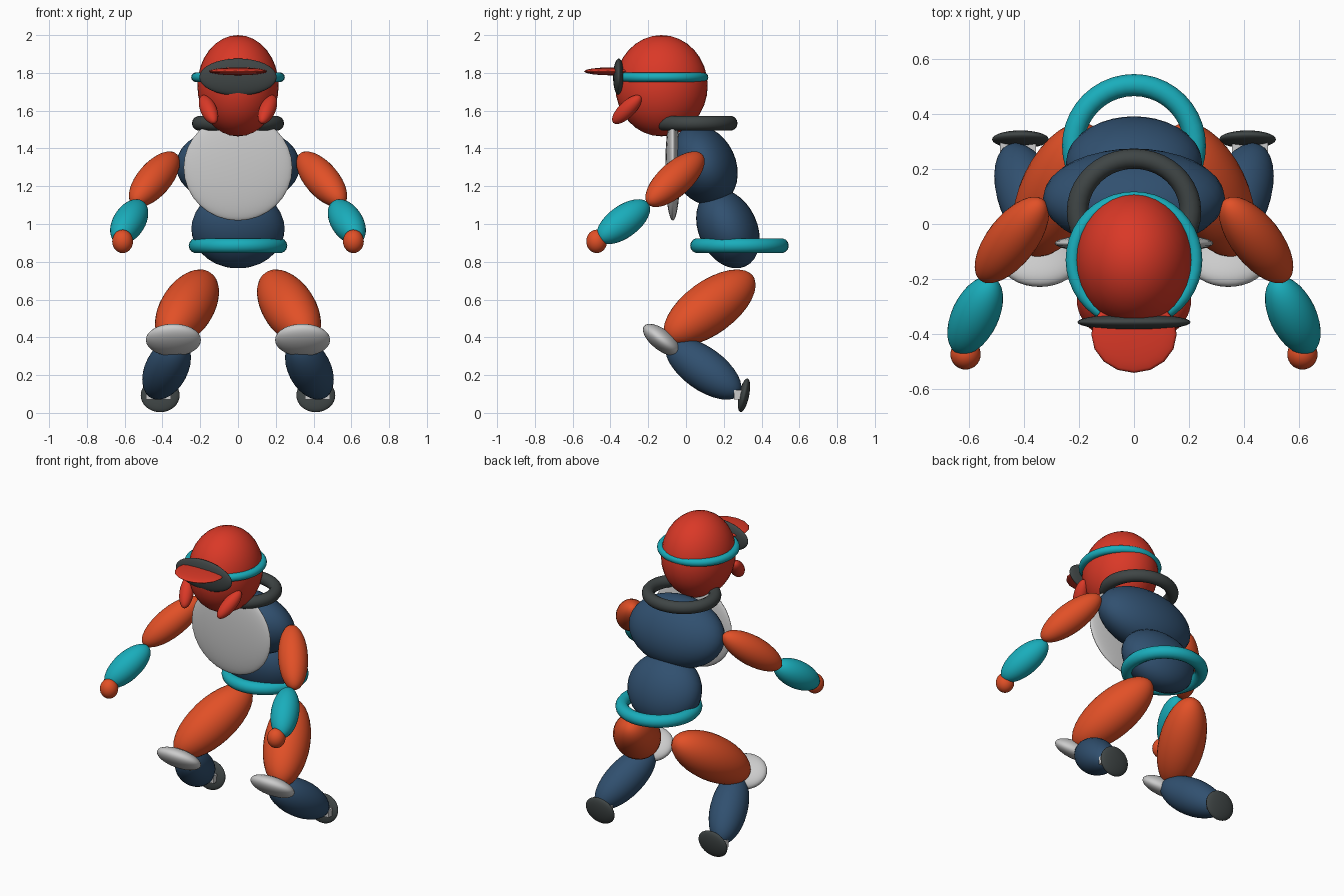
import bpy
import math
from mathutils import Vector

if "Cube" in bpy.data.objects:
    bpy.data.objects.remove(bpy.data.objects["Cube"])


def material(name, rgb):
    m = bpy.data.materials.new(name)
    m.diffuse_color = (*rgb, 1)
    m.use_nodes = True
    m.node_tree.nodes["Principled BSDF"].inputs["Base Color"].default_value = m.diffuse_color
    return m


RED = material("red", (0.70, 0.04, 0.02))
ORANGE = material("orange", (0.76, 0.08, 0.02))
TEAL = material("teal", (0.01, 0.42, 0.50))
NAVY = material("navy", (0.03, 0.08, 0.16))
DARK = material("dark_grey", (0.05, 0.06, 0.06))
LIGHT = material("light_grey", (0.55, 0.55, 0.55))


def finish(name, mat, scale=(1, 1, 1)):
    ob = bpy.context.object
    ob.name = name
    ob.scale = scale
    ob.data.materials.append(mat)
    return ob


def ellipsoid(name, loc, radii, mat, tilt=0, seg=32):
    """Ellipsoid tilted (degrees) about the x axis."""
    bpy.ops.mesh.primitive_uv_sphere_add(segments=seg, ring_count=seg // 2, radius=1,
                                         location=loc, rotation=(math.radians(tilt), 0, 0))
    bpy.ops.object.shade_smooth()
    return finish(name, mat, radii)


def limb(name, loc, direction, length, width, mat):
    """Round ellipsoid whose long axis follows a direction."""
    rot = Vector(direction).to_track_quat('Z', 'Y').to_euler()
    bpy.ops.mesh.primitive_uv_sphere_add(segments=32, ring_count=16, radius=1,
                                         location=loc, rotation=rot)
    bpy.ops.object.shade_smooth()
    return finish(name, mat, (width, width, length))


def ring(name, loc, major, minor, mat, sy=1.0):
    bpy.ops.mesh.primitive_torus_add(location=loc, major_radius=major, minor_radius=minor,
                                     major_segments=40, minor_segments=14)
    bpy.ops.object.shade_smooth()
    return finish(name, mat, (1, sy, 1))


# Head, headband, goggles and brim
ellipsoid("head", (0, -0.13, 1.732), (0.215, 0.245, 0.268), RED)
ring("headband", (0, -0.13, 1.777), 0.223, 0.025, TEAL)
ellipsoid("goggles", (0, -0.356, 1.778), (0.205, 0.03, 0.098), DARK)
ellipsoid("brim", (0, -0.40, 1.808), (0.155, 0.14, 0.021), RED, seg=16)

# Torso leaning forward, with collar, chest plate and belt
ring("collar", (0, 0.046, 1.533), 0.205, 0.039, DARK, 0.93)
ellipsoid("chest", (0, 0.094, 1.31), (0.33, 0.17, 0.22), NAVY, tilt=25)
ellipsoid("chest_plate", (0, -0.07, 1.298), (0.288, 0.04, 0.28), LIGHT)
ellipsoid("belly", (0, 0.222, 0.975), (0.247, 0.155, 0.22), NAVY, tilt=25)
ring("belt", (0, 0.283, 0.885), 0.221, 0.04, TEAL)

for s, side in ((-1, "right"), (1, "left")):
    # Cheek pieces
    limb(side + "_cheek", (s * 0.156, -0.313, 1.606), (-s * 0.3, -0.68, -0.66), 0.105, 0.043, RED)
    # Arms
    limb(side + "_upper_arm", (s * 0.443, -0.058, 1.237), (s * 0.5, -0.64, -0.58), 0.22, 0.09, ORANGE)
    limb(side + "_forearm", (s * 0.576, -0.332, 1.012), (s * 0.36, -0.75, -0.55), 0.174, 0.085, TEAL)
    ellipsoid(side + "_hand", (s * 0.611, -0.473, 0.908), (0.055, 0.055, 0.062), ORANGE)
    # Legs
    limb(side + "_thigh", (s * 0.27, 0.125, 0.557), (s * 0.36, -0.75, -0.55), 0.30, 0.14, ORANGE)
    ellipsoid(side + "_knee_pad", (s * 0.342, -0.128, 0.386), (0.146, 0.12, 0.055), LIGHT, tilt=-38)
    limb(side + "_shin", (s * 0.378, 0.092, 0.235), (s * 0.29, 0.775, -0.56), 0.243, 0.113, NAVY)
    # Ankle block and foot
    bpy.ops.mesh.primitive_cube_add(size=1, location=(s * 0.421, 0.278, 0.095))
    finish(side + "_ankle", LIGHT, (0.13, 0.05, 0.05))
    ellipsoid(side + "_foot", (s * 0.412, 0.307, 0.093), (0.103, 0.027, 0.091), DARK, tilt=-12)
